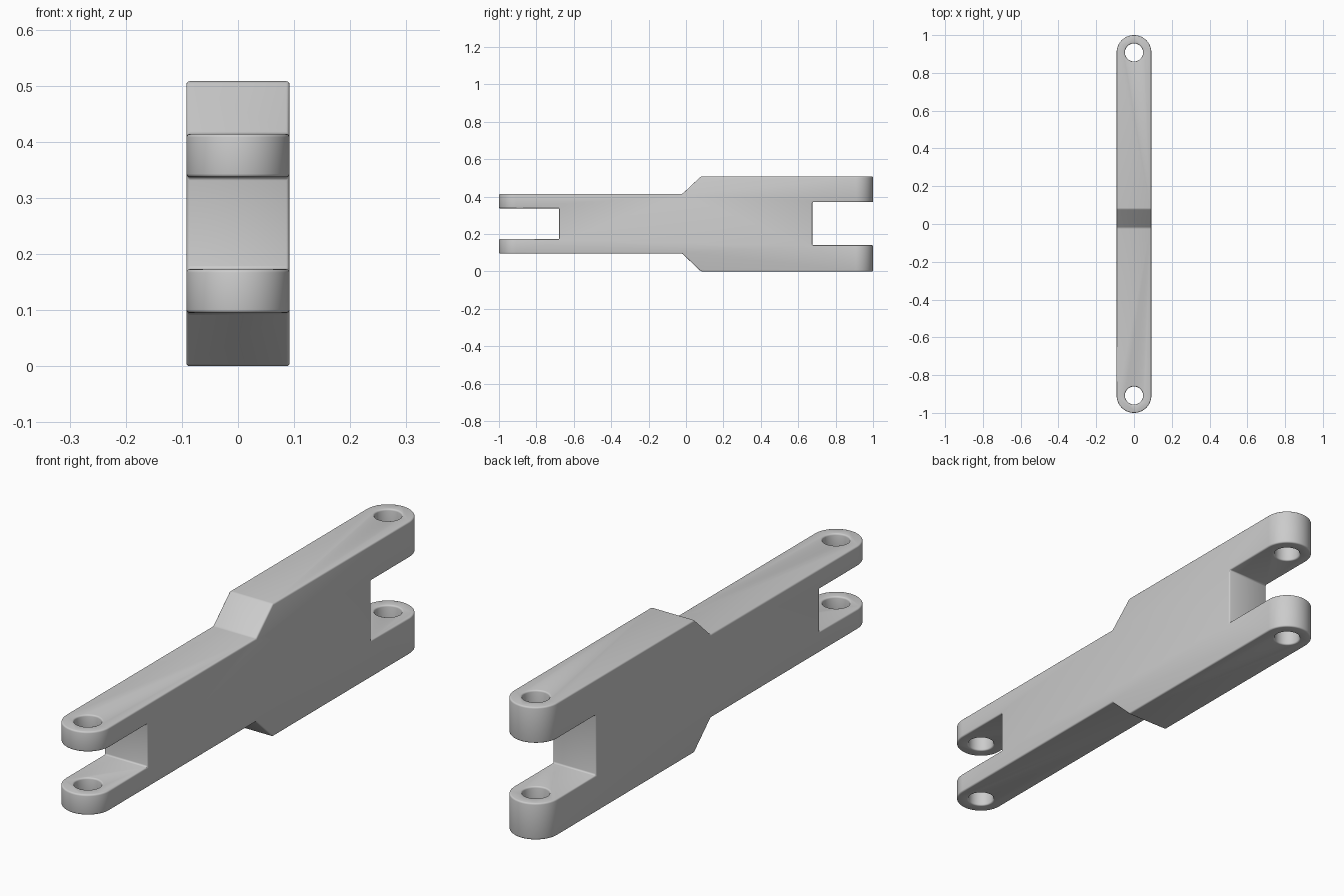
import bpy, bmesh, math

if "Cube" in bpy.data.objects:
    bpy.data.objects.remove(bpy.data.objects["Cube"])

HALF_W = 0.092      # half thickness, also the radius of the rounded ends
PIN_Y = 1 - HALF_W  # centre of each pin hole
HOLE_R = 0.048


def prism(name, points, depth):
    """Extrude a closed outline of 3D points along a depth vector."""
    bm = bmesh.new()
    face = bm.faces.new([bm.verts.new(p) for p in points])
    geom = bmesh.ops.extrude_face_region(bm, geom=[face])["geom"]
    bmesh.ops.translate(bm, vec=depth,
                        verts=[v for v in geom if isinstance(v, bmesh.types.BMVert)])
    bmesh.ops.recalc_face_normals(bm, faces=bm.faces)
    mesh = bpy.data.meshes.new(name)
    bm.to_mesh(mesh)
    bm.free()
    obj = bpy.data.objects.new(name, mesh)
    bpy.context.collection.objects.link(obj)
    return obj


def arc(cy, r, start, end, n, z):
    return [(r * math.cos(a), cy + r * math.sin(a), z)
            for a in (start + (end - start) * i / n for i in range(n + 1))]


# side profile: narrow fork at the front, wide fork at the back
profile = [(-1.1, 0.095), (-0.02, 0.095), (0.08, 0), (1.1, 0),
           (1.1, 0.14), (0.675, 0.14), (0.675, 0.37), (1.1, 0.37),
           (1.1, 0.508), (0.08, 0.508), (-0.02, 0.414), (-1.1, 0.414),
           (-1.1, 0.337), (-0.678, 0.337), (-0.678, 0.173), (-1.1, 0.173)]
link = prism("double_fork_link", [(-0.2, y, z) for y, z in profile], (0.4, 0, 0))

# plan outline with rounded ends, and the pin holes
plan = arc(PIN_Y, HALF_W, 0, math.pi, 32, -0.1) + \
    arc(-PIN_Y, HALF_W, math.pi, 2 * math.pi, 32, -0.1)
helpers = [(prism("plan_cutter", plan, (0, 0, 0.8)), 'INTERSECT')]
for side, y in (("front", -PIN_Y), ("back", PIN_Y)):
    ring = arc(y, HOLE_R, 0, 2 * math.pi, 40, -0.1)[:-1]
    helpers.append((prism(side + "_hole_cutter", ring, (0, 0, 0.8)), 'DIFFERENCE'))

bpy.context.view_layer.objects.active = link
link.select_set(True)
for cutter, operation in helpers:
    mod = link.modifiers.new("cut", 'BOOLEAN')
    mod.operation = operation
    mod.solver = 'EXACT'
    mod.object = cutter
    bpy.ops.object.modifier_apply(modifier=mod.name)
    bpy.data.objects.remove(cutter)

# small rounded edges
bevel = link.modifiers.new("edge_round", 'BEVEL')
bevel.width = 0.006
bevel.segments = 3
bevel.limit_method = 'ANGLE'
bevel.angle_limit = math.radians(30)
bevel.use_clamp_overlap = False
bpy.ops.object.modifier_apply(modifier=bevel.name)
bpy.ops.object.shade_smooth_by_angle(angle=math.radians(35))

grey = bpy.data.materials.new("plain_grey")
grey.diffuse_color = (0.6, 0.6, 0.6, 1)
grey.use_nodes = True
grey.node_tree.nodes["Principled BSDF"].inputs["Base Color"].default_value = grey.diffuse_color
link.data.materials.clear()
link.data.materials.append(grey)
for p in link.data.polygons:
    p.material_index = 0
